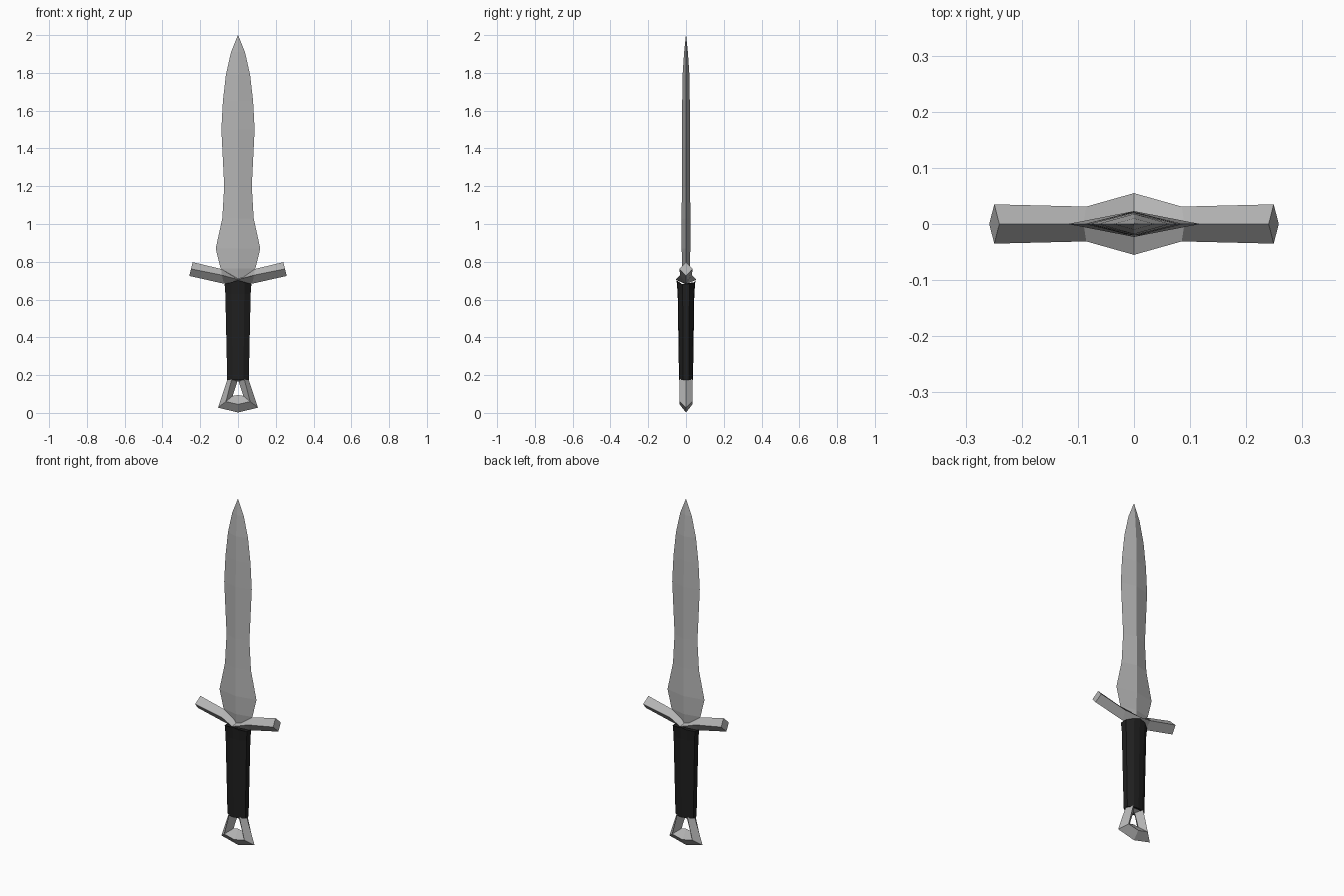
import bpy

if "Cube" in bpy.data.objects:
    bpy.data.objects.remove(bpy.data.objects["Cube"])


def material(name, rgb):
    m = bpy.data.materials.new(name)
    m.diffuse_color = (*rgb, 1)
    m.use_nodes = True
    m.node_tree.nodes["Principled BSDF"].inputs["Base Color"].default_value = m.diffuse_color
    return m


steel = material("steel grey", (0.46, 0.46, 0.46))
leather = material("black leather", (0.014, 0.014, 0.014))


def loft(name, rings, mat, closed=False):
    """Skin equal-sized rings of points; cap the ends unless the path is closed."""
    n, count = len(rings[0]), len(rings)
    verts = [p for r in rings for p in r]
    faces = []
    for i in range(count if closed else count - 1):
        a, b = i * n, ((i + 1) % count) * n
        for j in range(n):
            k = (j + 1) % n
            faces.append((a + j, a + k, b + k, b + j))
    if not closed:
        faces += [tuple(range(n))[::-1], tuple(range((count - 1) * n, count * n))]
    mesh = bpy.data.meshes.new(name)
    mesh.from_pydata(verts, [], faces)
    mesh.materials.append(mat)
    obj = bpy.data.objects.new(name, mesh)
    bpy.context.collection.objects.link(obj)
    # consistent outward normals
    import bmesh
    bm = bmesh.new()
    bm.from_mesh(mesh)
    bmesh.ops.remove_doubles(bm, verts=bm.verts, dist=1e-5)
    bmesh.ops.recalc_face_normals(bm, faces=bm.faces)
    bm.to_mesh(mesh)
    bm.free()
    return obj


# Leaf-shaped blade: diamond sections (height, half width, half thickness)
blade = [(0.70, 0.03, 0.015), (0.765, 0.092, 0.02), (0.87, 0.118, 0.023),
         (1.03, 0.083, 0.023), (1.2, 0.073, 0.022), (1.5, 0.088, 0.021),
         (1.65, 0.08, 0.02), (1.79, 0.064, 0.018), (1.91, 0.037, 0.01),
         (2.0, 0.0005, 0.0005)]
loft("blade", [[(w, 0, z), (0, t, z), (-w, 0, z), (0, -t, z)]
               for z, w, t in blade], steel)

# Upswept crossguard: (top x, top z, side x, side y, side z, bottom x, bottom z)
half = [(0.24, 0.798, 0.249, 0.035, 0.762, 0.258, 0.725),
        (0.09, 0.762, 0.085, 0.031, 0.729, 0.075, 0.684)]
middle = (0, 0.712, 0, 0.055, 0.706, 0, 0.68)


def guard_ring(s, side):
    tx, tz, mx, my, mz, bx, bz = s
    return [(side * tx, 0, tz), (side * mx, my, mz),
            (side * bx, 0, bz), (side * mx, -my, mz)]


loft("crossguard", [guard_ring(s, 1) for s in half] + [guard_ring(middle, 1)]
     + [guard_ring(s, -1) for s in reversed(half)], steel)

# Faceted grip, its top rising to a peak under the guard
quarter = [(0, 1), (0.5, 0.9), (1, 0.4)]
outline = quarter + [(x, -y) for x, y in reversed(quarter)]
outline += [(-x, y) for x, y in reversed(outline[1:-1])]
grip = [(0.175, 0.057, 0.037, 0), (0.63, 0.067, 0.044, 0), (0.702, 0.071, 0.05, 0.02)]
loft("grip", [[(x * w, y * t, z - drop * abs(x)) for x, y in outline]
              for z, w, t, drop in grip], leather)

# Open triangular pommel: outer edge, side ridge and inner edge as (x, z)
right = [((0.055, 0.18), (0.033, 0.18), (0.004, 0.165)),
         ((0.106, 0.028), (0.064, 0.06), (0.028, 0.09))]
bottom = ((0, 0.002), (0, 0.045), (0, 0.095))


def pommel_ring(s, side):
    (ox, oz), (rx, rz), (ix, iz) = s
    return [(side * ox, 0, oz), (side * rx, 0.034, rz),
            (side * ix, 0, iz), (side * rx, -0.034, rz)]


loft("pommel", [pommel_ring(s, 1) for s in right] + [pommel_ring(bottom, 1)]
     + [pommel_ring(s, -1) for s in reversed(right)], steel, closed=True)
